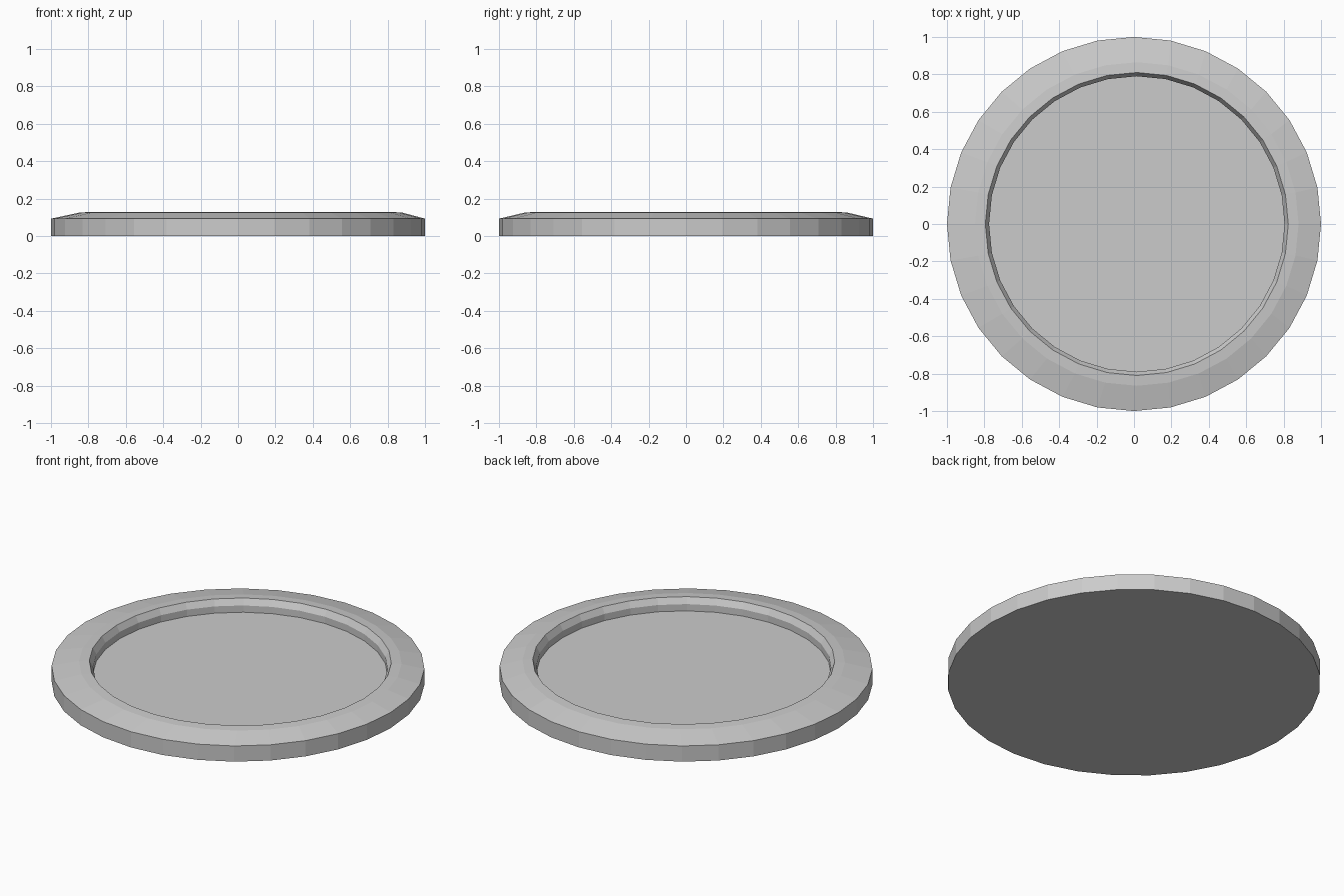
import bpy, bmesh
from math import sin, cos, pi

if "Cube" in bpy.data.objects:
    bpy.data.objects.remove(bpy.data.objects["Cube"])

SIDES = 32
# Profile rings: (radius, height, x offset); the recess sits slightly off centre
RINGS = [
    (1.00, 0.000, 0.0),     # base
    (1.00, 0.093, 0.0),     # outer wall top
    (0.865, 0.125, 0.015),  # end of sloped rim
    (0.81, 0.129, 0.015),   # lip of recess
    (0.79, 0.094, 0.015),   # chamfer below lip
    (0.79, 0.054, 0.015),   # recess floor
]

bm = bmesh.new()
loops = []
for r, z, ox in RINGS:
    loops.append([bm.verts.new((ox + r * cos(2 * pi * i / SIDES),
                                r * sin(2 * pi * i / SIDES), z))
                  for i in range(SIDES)])

# Walls between neighbouring rings
for a, b in zip(loops, loops[1:]):
    for i in range(SIDES):
        j = (i + 1) % SIDES
        bm.faces.new((a[i], a[j], b[j], b[i]))

# Underside and recess floor
bm.faces.new(loops[0][::-1])
bm.faces.new(loops[-1])
bmesh.ops.recalc_face_normals(bm, faces=bm.faces[:])

mesh = bpy.data.meshes.new("round_dish")
bm.to_mesh(mesh)
bm.free()
dish = bpy.data.objects.new("round_dish", mesh)
bpy.context.collection.objects.link(dish)
